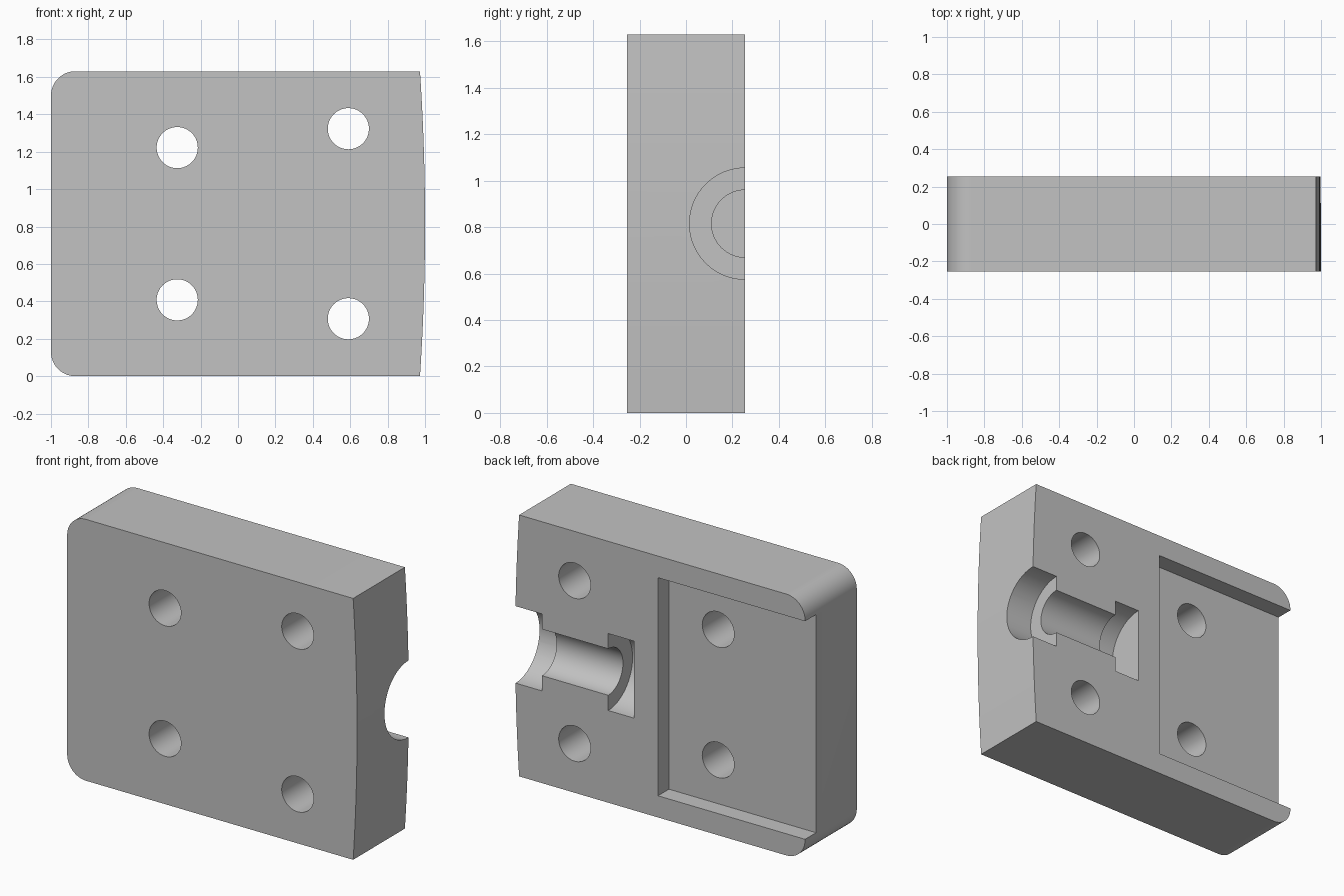
import bpy
import bmesh
from math import sin, cos, pi, asin, radians
from mathutils import Matrix

if "Cube" in bpy.data.objects:
    bpy.data.objects.remove(bpy.data.objects["Cube"], do_unlink=True)

HEIGHT, HALF_DEPTH = 1.63, 0.255
MID = HEIGHT / 2
CORNER = 0.13

grey = bpy.data.materials.new("plain grey")
grey.use_nodes = True
colour = (0.54, 0.54, 0.54, 1)
grey.diffuse_color = colour
grey.node_tree.nodes["Principled BSDF"].inputs["Base Color"].default_value = colour


def add_object(name, bm):
    bmesh.ops.recalc_face_normals(bm, faces=bm.faces)
    mesh = bpy.data.meshes.new(name)
    bm.to_mesh(mesh)
    bm.free()
    mesh.materials.append(grey)
    obj = bpy.data.objects.new(name, mesh)
    bpy.context.collection.objects.link(obj)
    return obj


def cylinder(name, axis, radius, length, centre):
    bm = bmesh.new()
    turn = Matrix.Rotation(pi / 2, 4, "X" if axis == "Y" else "Y")
    bmesh.ops.create_cone(bm, cap_ends=True, segments=64, radius1=radius,
                          radius2=radius, depth=length,
                          matrix=Matrix.Translation(centre) @ turn)
    return add_object(name, bm)


def box(name, low, high):
    bm = bmesh.new()
    bmesh.ops.create_cube(bm, size=1)
    for v in bm.verts:
        v.co = [h if c > 0 else l for c, l, h in zip(v.co, low, high)]
    return add_object(name, bm)


def cut(target, cutter):
    cutter.hide_render = True
    mod = target.modifiers.new("cut", "BOOLEAN")
    mod.operation = "DIFFERENCE"
    mod.solver = "EXACT"
    mod.object = cutter
    bpy.context.view_layer.objects.active = target
    bpy.ops.object.modifier_apply(modifier=mod.name)
    bpy.data.objects.remove(cutter, do_unlink=True)


# Block outline: two rounded corners on one end, a shallow bow on the other
outline = []
for z, start in ((HEIGHT - CORNER, pi / 2), (CORNER, pi)):
    for i in range(17):
        a = start + pi / 2 * i / 16
        outline.append((-1 + CORNER + CORNER * cos(a), z + CORNER * sin(a)))
bow = 0.027
bow_radius = (MID ** 2 + bow ** 2) / (2 * bow)
half_angle = asin(MID / bow_radius)
for i in range(25):
    a = half_angle * (i / 12 - 1)
    outline.append((1 - bow_radius + bow_radius * cos(a), MID + bow_radius * sin(a)))

bm = bmesh.new()
face = bm.faces.new([bm.verts.new((x, -HALF_DEPTH, z)) for x, z in outline])
sweep = bmesh.ops.extrude_face_region(bm, geom=[face])
for v in sweep["geom"]:
    if isinstance(v, bmesh.types.BMVert):
        v.co.y = HALF_DEPTH
block = add_object("clamp_block", bm)

# Shallow pocket in the back, open at the rounded end
cut(block, box("pocket_cutter", (-1.2, HALF_DEPTH - 0.108, 0.135),
               (0.015, HALF_DEPTH + 0.2, HEIGHT - 0.135)))

# Half-round channel in the back with a wider seat at each end
for radius, x0, x1 in ((0.145, 0.27, 0.9), (0.24, 0.815, 1.2), (0.24, 0.18, 0.358)):
    cut(block, cylinder("channel_cutter", "X", radius, x1 - x0,
                        ((x0 + x1) / 2, HALF_DEPTH, MID)))

# Four through holes, mirrored about the middle height
for x, offset in ((-0.325, 0.407), (0.59, 0.508)):
    for side in (-1, 1):
        cut(block, cylinder("hole_cutter", "Y", 0.11, 1, (x, 0, MID + side * offset)))

bpy.ops.object.select_all(action="DESELECT")
block.select_set(True)
bpy.context.view_layer.objects.active = block
bpy.ops.object.shade_smooth_by_angle(angle=radians(25))
